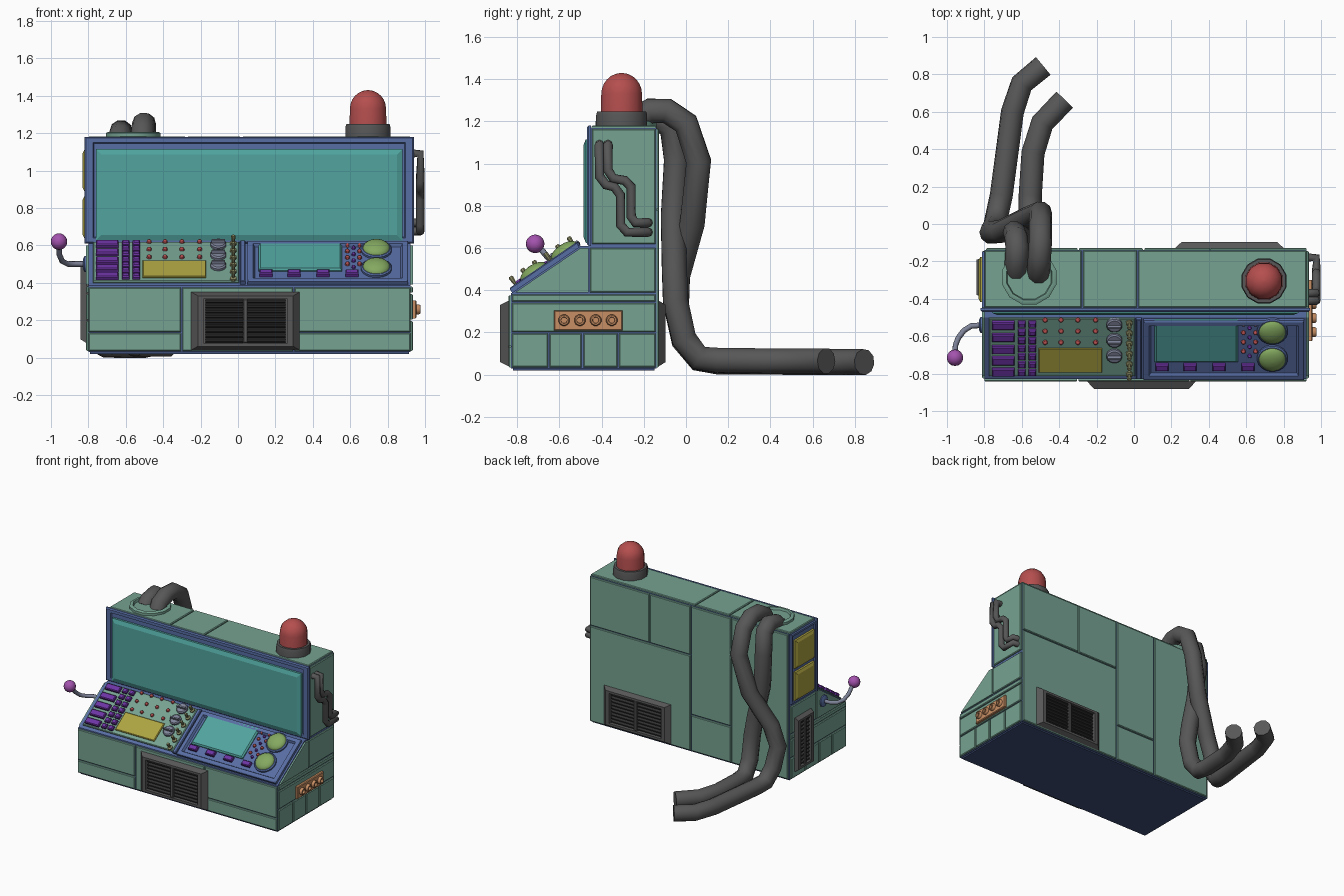
import bpy, bmesh, math
from mathutils import Matrix, Vector

if "Cube" in bpy.data.objects:
    bpy.data.objects.remove(bpy.data.objects["Cube"])


def material(name, r, g, b):
    m = bpy.data.materials.new(name)
    m.diffuse_color = [min(1, 1.1 * (c / 255) ** 2.2) for c in (r, g, b)] + [1]
    m.use_nodes = True
    m.node_tree.nodes["Principled BSDF"].inputs["Base Color"].default_value = m.diffuse_color
    return m


GREEN = material("green_paint", 112, 154, 138)
BLUE = material("blue_frame", 84, 104, 155)
NAVY = material("navy", 62, 76, 115)
TEAL = material("teal_glass", 78, 155, 150)
YELLOW = material("yellow", 165, 155, 65)
PURPLE = material("purple", 104, 52, 155)
PINK = material("lever_ball", 155, 80, 165)
RED = material("red", 172, 76, 76)
ORANGE = material("orange", 190, 135, 95)
DARK = material("dark_rubber", 84, 84, 84)
BLACK = material("black", 50, 50, 50)
LIME = material("lime", 125, 160, 92)
STEEL = material("steel", 120, 125, 145)
SAND = material("sand", 130, 130, 95)


def face(angle, loc=(0, 0, 0)):
    """Frame on a wall: local x right, y up, z outwards (0 = front wall)."""
    return (Matrix.Translation(loc) @ Matrix.Rotation(math.radians(angle), 4, 'Z')
            @ Matrix.Rotation(math.pi / 2, 4, 'X'))


def finish(name, bm, mat, smooth=False):
    bmesh.ops.recalc_face_normals(bm, faces=bm.faces)
    me = bpy.data.meshes.new(name)
    bm.to_mesh(me)
    bm.free()
    me.materials.append(mat)
    ob = bpy.data.objects.new(name, me)
    bpy.context.collection.objects.link(ob)
    if smooth:
        bpy.ops.object.select_all(action='DESELECT')
        ob.select_set(True)
        bpy.context.view_layer.objects.active = ob
        bpy.ops.object.shade_smooth_by_angle(angle=math.radians(35))
    return ob


def loft(name, mat, M, centres, rings, sides=4):
    """Capped stack of rings (width, height, z), repeated at each centre."""
    bm = bmesh.new()
    k = math.sqrt(.5) if sides == 4 else .5
    for cx, cy in centres:
        loops = []
        for w, h, z in rings:
            ang = [math.tau * (i + .5) / sides for i in range(sides)]
            loops.append([bm.verts.new(M @ Vector((cx + k * w * math.cos(a), cy + k * h * math.sin(a), z))) for a in ang])
        for a, b in zip(loops, loops[1:]):
            for i in range(sides):
                j = (i + 1) % sides
                bm.faces.new((a[i], a[j], b[j], b[i]))
        bm.faces.new(loops[0])
        bm.faces.new(loops[-1])
    return finish(name, bm, mat, sides > 4)


def plate(name, mat, M, x0, x1, y0, y1, d=.012, z=0, b=.005):
    w, h = x1 - x0, y1 - y0
    return loft(name, mat, M, [((x0 + x1) / 2, (y0 + y1) / 2)],
                [(w, h, z), (w, h, z + d - b), (w - 2 * b, h - 2 * b, z + d)])


def prism(name, mat, pts, x0, x1):
    bm = bmesh.new()
    f = bm.faces.new([bm.verts.new((x0, y, z)) for y, z in pts])
    r = bmesh.ops.extrude_face_region(bm, geom=[f])
    bmesh.ops.translate(bm, vec=(x1 - x0, 0, 0), verts=[v for v in r['geom'] if isinstance(v, bmesh.types.BMVert)])
    return finish(name, bm, mat)


def tube(name, mat, pts, r, res=3):
    cu = bpy.data.curves.new(name, 'CURVE')
    cu.dimensions = '3D'
    cu.bevel_depth, cu.bevel_resolution, cu.use_fill_caps = r, res, True
    sp = cu.splines.new('POLY')
    sp.points.add(len(pts) - 1)
    for p, co in zip(sp.points, pts):
        p.co = (*co, 1)
    sp.use_smooth = True
    cu.materials.append(mat)
    bpy.context.collection.objects.link(bpy.data.objects.new(name, cu))


def dome(r, h, z=0, n=5):
    return [(2 * r * math.cos(t), 2 * r * math.cos(t), z + h * math.sin(t))
            for t in (math.pi / 2 * i / n * .97 for i in range(n + 1))]


# Blue core body, seen through the gaps between the panels
prism("body_core", BLUE, [(-.83, .03), (-.14, .03), (-.14, 1.17), (-.45, 1.17),
                          (-.45, .61), (-.50, .61), (-.83, .385)], -.80, .923)
plate("bottom_plate", NAVY, Matrix(), -.79, .915, -.82, -.15, .015, .02, 0)

FRONT, UPPER = face(0, (0, -.83, 0)), face(0, (0, -.45, 0))
RIGHT, BACK, LEFT = face(90, (.923, 0, 0)), face(180, (0, -.14, 0)), face(270, (-.80, 0, 0))
TOP = Matrix.Translation((0, 0, 1.17))

# Outer panels
for x0, x1, z0, z1 in [(-.80, -.305, .035, .13), (-.80, -.305, .136, .375), (-.298, .295, .035, .375),
                       (.302, .923, .035, .13), (.302, .923, .136, .375)]:
    plate("front_panel", GREEN, FRONT, x0, x1, z0, z1)
for x0, x1 in [(-.80, -.28), (-.272, .015), (.023, .923)]:
    plate("top_panel", GREEN, TOP, x0, x1, -.447, -.142)
for x0, x1, z0, z1 in [(-.923, -.41, .785, 1.165), (-.404, -.055, .785, 1.165), (-.923, -.055, .035, .778),
                       (-.047, .295, .32, 1.165), (-.047, .295, .035, .313), (.302, .79, .035, 1.165)]:
    plate("back_panel", GREEN, BACK, x0, x1, z0, z1)
for y0, y1, z0, z1 in [(-.825, -.655, .035, .195), (-.647, -.495, .035, .195), (-.487, -.325, .035, .195),
                       (-.317, -.145, .035, .195), (-.825, -.145, .203, .34), (-.825, -.145, .347, .38),
                       (-.455, -.145, .39, .60)]:
    plate("right_panel", GREEN, RIGHT, y0, y1, z0, z1)
    plate("left_panel", GREEN, LEFT, -y1, -y0, z0, z1)
plate("right_upper_panel", GREEN, RIGHT, -.445, -.145, .62, 1.165)
for x in (-.812, .923):
    prism("slope_cheek", GREEN, [(-.81, .39), (-.463, .39), (-.463, .60), (-.50, .60)], x, x + .012)

# Big upper display with its frame
w, h = 1.76, .57
loft("display_frame", BLUE, UPPER, [(.06, .895)],
     [(w, h, 0), (w, h, .012), (w - .015, h - .015, .02), (w - .09, h - .06, .02), (w - .10, h - .07, .008)])
loft("display_screen", TEAL, UPPER, [(.06, .87)], [(1.64, .49, 0), (1.64, .49, .025), (1.58, .43, .037)])

# Left side upper frame with two lamp panels
loft("side_lamp_frame", BLUE, LEFT, [(.297, .89)], [(.30, .54, 0), (.30, .54, .014), (.27, .51, .014), (.26, .50, .006)])
loft("side_lamp", YELLOW, LEFT, [(.297, .75), (.297, 1.0)],
     [(.24, .22, 0), (.24, .22, .022), (.20, .18, .032)], 4)


# Louvred vents
def vent(name, M, w, h, iw, ih, n, d=.045):
    loft(name + "_frame", DARK, M, [(0, 0)], [(w, h, 0), (w, h, .006), (iw + .06, ih + .035, d), (iw, ih, d), (iw, ih, .01)])
    step = ih / n
    for sx in (-1, 1):
        loft(name + "_slats", BLACK, M, [(sx * iw / 4, -ih / 2 + (i + .5) * step) for i in range(n)],
             [(iw / 2 - .02, step * .9, .01), (iw / 2 - .02, step * .3, d - .01)])
    plate(name + "_mullion", DARK, M, -.012, .012, -ih / 2, ih / 2, d - .006, .005)


vent("front_vent", face(0, (.04, -.836, .195)), .58, .31, .45, .235, 9)
vent("back_vent", face(180, (.51, -.134, .195)), .58, .31, .45, .235, 9, .038)
vent("left_vent", face(270, (-.808, -.285, .29)), .20, .42, .13, .35, 12, .034)

# Sloped console
TILT = math.atan2(.225, .33)
SLOPE = Matrix.Translation((0, -.83, .385)) @ Matrix.Rotation(TILT, 4, 'X')


def v(y):
    return (y + .83) / math.cos(TILT)


def spots(xs, ys):
    return [(x, v(y)) for x in xs for y in ys]


plate("console_left_panel", GREEN, SLOPE, -.775, .005, v(-.81), v(-.50), .012)
plate("console_divider", BLUE, SLOPE, .012, .04, v(-.82), v(-.50), .022)
loft("console_right_frame", BLUE, SLOPE, [(.48, v(-.665))],
     [(.86, .385, 0), (.86, .385, .02), (.845, .37, .025), (.80, .325, .025), (.78, .305, .008)])
plate("readout_yellow", YELLOW, SLOPE, -.51, -.17, v(-.785), v(-.655), .012, .01)
plate("console_screen", TEAL, SLOPE, .11, .555, v(-.73), v(-.505), .02, .005, .01)
loft("bar_keys", PURPLE, SLOPE, spots([-.70], [-.53, -.595, -.66, -.72, -.78]),
     [(.12, .048, .01), (.12, .048, .028), (.11, .036, .034)])
loft("small_keys", PURPLE, SLOPE, spots([-.60, -.543], [-.525 - .043 * i for i in range(7)]),
     [(.04, .036, .01), (.04, .036, .026), (.028, .024, .034)])
loft("screen_keys", PURPLE, SLOPE, spots([.15, .30, .455, .61], [-.755]),
     [(.07, .04, .005), (.07, .04, .026), (.06, .03, .032)])
loft("red_buttons", RED, SLOPE, spots([-.475, -.39, -.30, -.205], [-.505, -.565, -.625]), dome(.014, .018, .012, 3), 8)
loft("right_red_buttons", RED, SLOPE, spots([.585, .65], [-.53, -.575, -.625, -.675]), dome(.013, .018, .008, 3), 8)
loft("right_purple_buttons", PURPLE, SLOPE, spots([.618], [-.55, -.60, -.65, -.70]), dome(.011, .018, .008, 3), 8)
loft("dial", STEEL, SLOPE, spots([-.105], [-.53, -.612, -.695]), [(.085, .085, .01), (.085, .085, .025), (.07, .07, .032)], 16)
loft("dial_grip", STEEL, SLOPE, spots([-.105], [-.53, -.612, -.695]), [(.075, .016, .03), (.07, .01, .05)])
toggles = spots([-.025], [-.52 - .055 * i for i in range(6)])
loft("toggle_base", SAND, SLOPE, toggles, [(.038, .038, .01), (.038, .038, .022), (.02, .02, .026)], 8)
loft("toggle_stick", SAND, SLOPE, toggles, [(.014, .014, .02), (.026, .026, .06), (.018, .018, .068)], 8)
loft("gauge_rim", BLUE, SLOPE, spots([.74], [-.565, -.71]), [(.165, .165, .005), (.165, .165, .02), (.15, .15, .026)], 20)
loft("gauge_dome", LIME, SLOPE, spots([.74], [-.565, -.71]), dome(.073, .035, .022), 20)

# Right side socket strip
plate("socket_strip", ORANGE, RIGHT, -.625, -.30, .21, .305, .032)
loft("sockets", ORANGE, RIGHT, [(y, .258) for y in (-.578, -.503, -.428, -.352)],
     [(.055, .055, .03), (.055, .055, .045), (.045, .045, .052), (.03, .03, .052), (.028, .028, .036)], 12)

# Right side bent pipes
pipe_a = [(-.41, 1.09), (-.41, .94), (-.38, .90), (-.34, .89), (-.31, .85), (-.31, .71), (-.28, .675), (-.18, .675)]
pipe_b = [(-.37, 1.09), (-.37, .97), (-.345, .93), (-.29, .92), (-.26, .89), (-.26, .75), (-.24, .72), (-.18, .72)]
for pts in (pipe_a, pipe_b):
    ends = [(.93, *pts[0])] + [(.975, y, z) for y, z in pts] + [(.93, *pts[-1])]
    tube("side_pipe", DARK, ends, .023, 2)

# Lever on the left side
loft("lever_base", BLUE, LEFT, [(.54, .50)], [(.09, .09, 0), (.09, .09, .02), (.05, .05, .03)], 12)
tube("lever_arm", STEEL, [(-.80, -.54, .50), (-.87, -.545, .50), (-.91, -.57, .50), (-.94, -.61, .515),
                          (-.955, -.65, .55), (-.957, -.70, .61)], .015, 2)
bm = bmesh.new()
bmesh.ops.create_uvsphere(bm, u_segments=16, v_segments=10, radius=.044,
                          matrix=Matrix.Translation((-.957, -.715, .62)))
finish("lever_ball", bm, PINK, True)

# Warning beacon
loft("beacon_base", DARK, TOP, [(.695, -.305)], [(.25, .25, 0), (.25, .25, .06), (.24, .24, .078), (.2, .2, .078)], 12)
loft("beacon_dome", RED, TOP, [(.695, -.305)], [(.205, .205, .07)] + dome(.1, .10, .16, 6), 12)

# Hose port and two crossing hoses
loft("hose_port", GREEN, TOP, [(-.56, -.285)],
     [(.30, .30, 0), (.30, .30, .03), (.28, .28, .036), (.25, .25, .036), (.24, .24, .018)], 12)
tube("hose_outer", DARK, [(-.51, -.27, 1.15), (-.51, -.24, 1.21), (-.505, -.17, 1.25), (-.50, -.09, 1.25), (-.50, .0, 1.19),
                          (-.50, .06, 1.01), (-.57, .03, .72), (-.71, -.04, .47), (-.765, -.045, .32), (-.745, -.01, .16),
                          (-.73, .06, .075), (-.71, .15, .062), (-.65, .60, .06), (-.60, .75, .06), (-.485, .845, .06)], .062)
tube("hose_inner", DARK, [(-.63, -.25, 1.15), (-.63, -.21, 1.19), (-.625, -.13, 1.21), (-.63, -.07, 1.17), (-.64, -.045, 1.02),
                          (-.62, -.06, .75), (-.565, -.055, .50), (-.54, -.05, .35), (-.545, -.01, .17),
                          (-.555, .06, .08), (-.555, .15, .068), (-.54, .38, .065), (-.49, .54, .065), (-.37, .665, .065)], .062)
